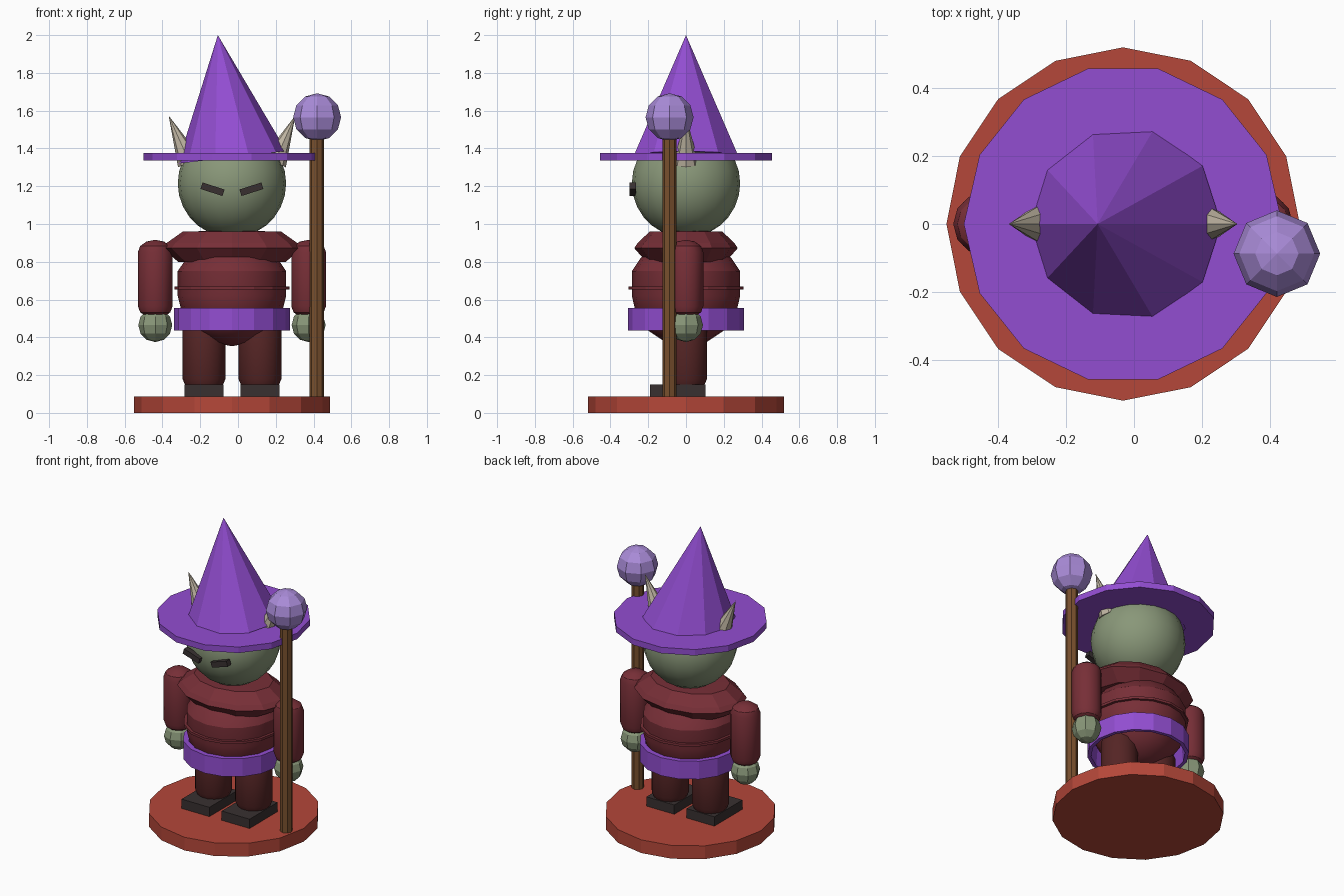
import bpy, bmesh, math
from mathutils import Matrix, Vector

cube = bpy.data.objects.get("Cube")
if cube:
    bpy.data.objects.remove(cube, do_unlink=True)

CX = -0.032  # centre line of the figure


def material(name, rgb):
    m = bpy.data.materials.new(name)
    m.use_nodes = True
    m.diffuse_color = (*rgb, 1)
    m.node_tree.nodes["Principled BSDF"].inputs["Base Color"].default_value = (*rgb, 1)
    return m


purple = material("purple felt", (0.29, 0.075, 0.64))
brick = material("brick red", (0.46, 0.063, 0.041))
maroon = material("maroon cloth", (0.185, 0.028, 0.038))
brown_red = material("dark red trousers", (0.09, 0.018, 0.018))
charcoal = material("charcoal", (0.04, 0.03, 0.03))
skin = material("sage green skin", (0.25, 0.31, 0.19))
bone = material("bone", (0.52, 0.46, 0.36))
wood = material("brown wood", (0.19, 0.08, 0.027))
lilac = material("lilac", (0.40, 0.26, 0.69))


def finish(name, bm, mat, matrix, smooth=False):
    bmesh.ops.recalc_face_normals(bm, faces=bm.faces)
    mesh = bpy.data.meshes.new(name)
    bm.to_mesh(mesh)
    bm.free()
    mesh.materials.append(mat)
    obj = bpy.data.objects.new(name, mesh)
    bpy.context.collection.objects.link(obj)
    obj.matrix_world = matrix
    if smooth:
        bpy.ops.object.select_all(action="DESELECT")
        obj.select_set(True)
        bpy.context.view_layer.objects.active = obj
        bpy.ops.object.shade_smooth_by_angle(angle=math.radians(32))
    return obj


def lathe(name, profile, sides, mat, x=CX, y=0, squash=1, smooth=False):
    """Spin (radius, height) points around z."""
    bm = bmesh.new()
    rings = []
    for r, z in profile:
        ring = []
        for i in range(sides):
            a = math.tau * i / sides
            ring.append(bm.verts.new((r * math.cos(a), r * math.sin(a) * squash, z)))
        rings.append(ring)
    for low, high in zip(rings, rings[1:]):
        for i in range(sides):
            j = (i + 1) % sides
            bm.faces.new((low[i], low[j], high[j], high[i]))
    bmesh.ops.remove_doubles(bm, verts=bm.verts, dist=1e-5)
    return finish(name, bm, mat, Matrix.Translation((x, y, 0)), smooth)


def disc(name, r, z0, z1, sides, mat, **kw):
    return lathe(name, [(0, z0), (r, z0), (r, z1), (0, z1)], sides, mat, **kw)


def capsule(name, r, z0, z1, cap, sides, mat, **kw):
    """Upright post with rounded ends of height cap."""
    steps = [math.pi / 2 * k / 3 for k in range(4)]
    low = [(r * math.sin(a), z0 + cap * (1 - math.cos(a))) for a in steps]
    high = [(r * math.cos(a), z1 - cap * (1 - math.sin(a))) for a in steps]
    return lathe(name, low + high, sides, mat, **kw)


def ball(name, r, loc, sides, rings, mat, smooth=False):
    bm = bmesh.new()
    bmesh.ops.create_uvsphere(bm, u_segments=sides, v_segments=rings, radius=r)
    return finish(name, bm, mat, Matrix.Translation(loc), smooth)


def cone(name, r, height, base, tilt, sides, mat):
    """Cone standing on base, leaning by tilt towards +x."""
    bm = bmesh.new()
    bmesh.ops.create_cone(bm, cap_ends=True, segments=sides, radius1=r, radius2=0, depth=height)
    bmesh.ops.translate(bm, verts=bm.verts, vec=(0, 0, height / 2))
    # put a corner on the x axis
    corner = max((v.co for v in bm.verts if v.co.z < 0.001), key=lambda c: c.x)
    turn = Matrix.Rotation(-math.atan2(corner.y, corner.x), 4, "Z")
    return finish(name, bm, mat, Matrix.Translation(base) @ Matrix.Rotation(tilt, 4, "Y") @ turn)


def box(name, size, loc, mat, tilt=0):
    bm = bmesh.new()
    bmesh.ops.create_cube(bm, size=1)
    bmesh.ops.scale(bm, verts=bm.verts, vec=size)
    return finish(name, bm, mat, Matrix.Translation(loc) @ Matrix.Rotation(tilt, 4, "Y"))


# Stand
disc("round_base", 0.518, 0, 0.088, 16, brick)

# Body: tunic, seam, belt and collar
lathe("tunic", [(0, 0.353), (0.11, 0.375), (0.2, 0.435), (0.265, 0.53), (0.287, 0.62),
                (0.287, 0.75), (0.24, 0.82), (0.13, 0.9), (0, 0.92)], 16, maroon, smooth=True)
disc("tunic_seam", 0.305, 0.652, 0.668, 16, maroon)
lathe("belt", [(0.285, 0.435), (0.308, 0.435), (0.308, 0.555), (0.275, 0.555), (0.285, 0.435)],
      16, purple)
lathe("collar", [(0, 0.8), (0.285, 0.8), (0.37, 0.872), (0.345, 0.9), (0.26, 0.96), (0, 0.965)],
      12, maroon, squash=0.74)

# Limbs on both sides
for side, s in (("right", -1), ("left", 1)):
    leg_x, arm_x = CX + s * 0.148, CX + s * 0.406
    box(side + "_shoe", (0.205, 0.295, 0.07), (leg_x, -0.043, 0.115), charcoal)
    capsule(side + "_leg", 0.114, 0.11, 0.52, 0.07, 14, brown_red, x=leg_x, smooth=True)
    capsule(side + "_arm", 0.092, 0.5, 0.916, 0.065, 12, maroon, x=arm_x, smooth=True)
    ball(side + "_hand", 0.09, (arm_x, 0, 0.465), 8, 6, skin)
    # Slanted eyes and pointed ears
    box(side + "_eye", (0.122, 0.036, 0.036), (CX + s * 0.103, -0.282, 1.184), charcoal, -s * 0.31)
    cone(side + "_ear", 0.066, 0.27, (CX + s * 0.225, 0, 1.327), s * 0.42, 8, bone)

# Head and leaning hat
ball("head", 0.287, (CX, 0, 1.215), 20, 14, skin, smooth=True)
disc("hat_brim", 0.467, 1.335, 1.375, 14, purple)
cone("hat_cone", 0.29, 0.651, (CX, 0, 1.353), -0.115, 10, purple)

# Staff with orb
disc("staff", 0.038, 0.085, 1.5, 8, wood, x=0.417, y=-0.087)
ball("staff_orb", 0.127, (0.419, -0.087, 1.565), 8, 6, lilac)
